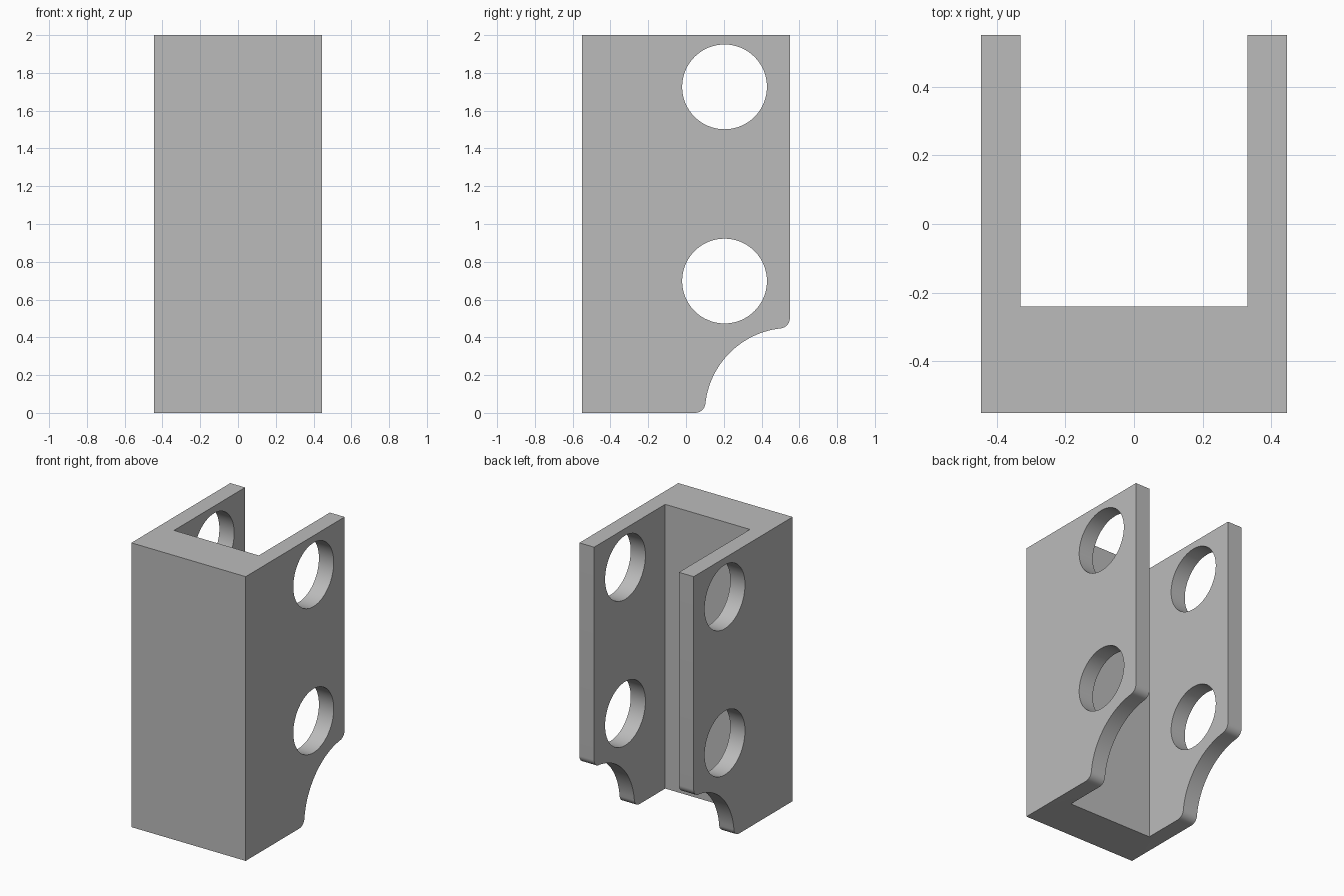
import bpy
import bmesh
import math

cube = bpy.data.objects.get("Cube")
if cube:
    bpy.data.objects.remove(cube, do_unlink=True)

HALF_W, HALF_D, HEIGHT = 0.445, 0.55, 2.0
INNER_W, INNER_Y = 0.33, -0.24
SCOOP_R, FILLET_R = 0.45, 0.055
HOLE_Y, HOLE_R, HOLE_HEIGHTS = 0.204, 0.2245, (0.698, 1.726)


def arc(cy, cz, radius, start, end, steps):
    """Points along a circular arc in the side plane."""
    angles = [start + (end - start) * i / steps for i in range(steps + 1)]
    return [(cy + radius * math.cos(a), cz + radius * math.sin(a)) for a in angles]


def extrude_profile(name, points, half_width):
    """Solid made by sweeping a (y, z) outline across the width."""
    bm = bmesh.new()
    face = bm.faces.new([bm.verts.new((-half_width, y, z)) for y, z in points])
    swept = bmesh.ops.extrude_face_region(bm, geom=[face])["geom"]
    verts = [g for g in swept if isinstance(g, bmesh.types.BMVert)]
    bmesh.ops.translate(bm, vec=(2 * half_width, 0, 0), verts=verts)
    bmesh.ops.recalc_face_normals(bm, faces=bm.faces)
    mesh = bpy.data.meshes.new(name)
    bm.to_mesh(mesh)
    bm.free()
    obj = bpy.data.objects.new(name, mesh)
    bpy.context.collection.objects.link(obj)
    return obj


def cut(target, cutter):
    """Subtract the cutter, then discard it."""
    cutter.hide_render = True
    mod = target.modifiers.new("cut", "BOOLEAN")
    mod.operation = "DIFFERENCE"
    mod.solver = "EXACT"
    mod.object = cutter
    bpy.context.view_layer.objects.active = target
    bpy.ops.object.modifier_apply(modifier=mod.name)
    bpy.data.objects.remove(cutter, do_unlink=True)


# Side outline: scooped lower back corner with rounded tips
reach = math.sqrt((SCOOP_R + FILLET_R) ** 2 - FILLET_R ** 2)
tilt = math.atan2(FILLET_R, reach)
lower_tip = arc(HALF_D - reach, FILLET_R, FILLET_R, -math.pi / 2, -tilt, 10)
scoop = arc(HALF_D, 0, SCOOP_R, math.pi - tilt, math.pi / 2 + tilt, 28)
upper_tip = arc(HALF_D - FILLET_R, reach, FILLET_R, tilt - math.pi / 2, 0, 10)
outline = ([(-HALF_D, 0)] + lower_tip + scoop[1:-1] + upper_tip
           + [(HALF_D, HEIGHT), (-HALF_D, HEIGHT)])
bracket = extrude_profile("channel_bracket", outline, HALF_W)

# Open channel between the two side walls
channel = [(INNER_Y, -1), (1, -1), (1, HEIGHT + 1), (INNER_Y, HEIGHT + 1)]
cut(bracket, extrude_profile("channel_cutter", channel, INNER_W))

# Round holes through both side walls
for z in HOLE_HEIGHTS:
    circle = arc(HOLE_Y, z, HOLE_R, 0, 2 * math.pi, 64)[:-1]
    cut(bracket, extrude_profile("hole_cutter", circle, 1))

# Plain grey finish
grey = bpy.data.materials.new("plain_grey")
grey.use_nodes = True
colour = (0.5, 0.5, 0.5, 1)
grey.diffuse_color = colour
grey.node_tree.nodes["Principled BSDF"].inputs["Base Color"].default_value = colour
bracket.data.materials.clear()
bracket.data.materials.append(grey)

# Smooth curves, sharp edges
bpy.ops.object.select_all(action="DESELECT")
bracket.select_set(True)
bpy.context.view_layer.objects.active = bracket
bpy.ops.object.shade_smooth_by_angle(angle=math.radians(30))
